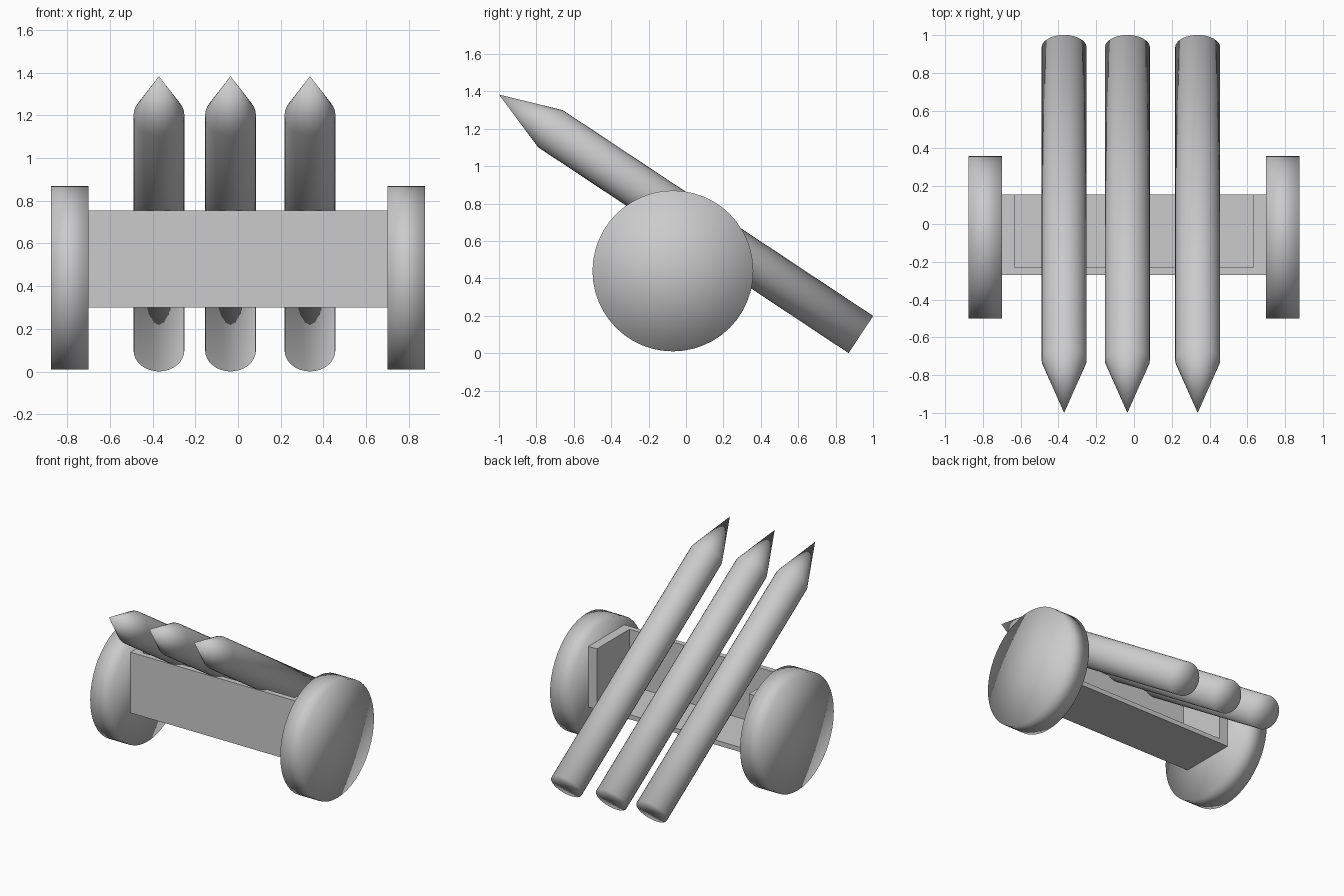
import bpy, bmesh
from mathutils import Vector, Matrix

cube = bpy.data.objects.get("Cube")
if cube:
    bpy.data.objects.remove(cube, do_unlink=True)

grey = bpy.data.materials.new("plain_grey")
grey.use_nodes = True
colour = (0.6, 0.6, 0.6, 1)
grey.diffuse_color = colour
grey.node_tree.nodes["Principled BSDF"].inputs["Base Color"].default_value = colour


def finish(name, bm, smooth):
    bmesh.ops.recalc_face_normals(bm, faces=bm.faces)
    mesh = bpy.data.meshes.new(name)
    bm.to_mesh(mesh)
    bm.free()
    mesh.materials.append(grey)
    for face in mesh.polygons:
        face.use_smooth = smooth
    obj = bpy.data.objects.new(name, mesh)
    bpy.context.collection.objects.link(obj)


def spun(name, profile, sides, start, direction):
    """Solid of revolution; profile is (radius, distance along axis)."""
    bm = bmesh.new()
    verts = [bm.verts.new((r, 0, d)) for r, d in profile]
    edges = [bm.edges.new(pair) for pair in zip(verts, verts[1:])]
    bmesh.ops.spin(bm, geom=verts + edges, cent=(0, 0, 0), axis=(0, 0, 1),
                   angle=6.2831853, steps=sides)
    bmesh.ops.remove_doubles(bm, verts=bm.verts, dist=0.0005)
    turn = Vector((0, 0, 1)).rotation_difference(direction).to_matrix().to_4x4()
    bm.transform(Matrix.Translation(start) @ turn)
    finish(name, bm, True)


def plate(name, low, high):
    low, high = Vector(low), Vector(high)
    bm = bmesh.new()
    bmesh.ops.create_cube(bm, size=1)
    bm.transform(Matrix.Translation((low + high) / 2)
                 @ Matrix.Diagonal((high - low).to_4d()))
    finish(name, bm, False)


# Wheels and open-topped carriage sides
for side, s in (("left", 1), ("right", -1)):
    spun(side + "_wheel", [(0, 0), (0.43, 0), (0.43, 0.175), (0, 0.175)], 48,
         (s * 0.70, -0.07, 0.44), Vector((s, 0, 0)))
    a, b = sorted((s * 0.63, s * 0.70))
    plate(side + "_side_plate", (a, -0.27, 0.30), (b, 0.155, 0.755))

# Carriage front and floor
plate("front_plate", (-0.70, -0.27, 0.30), (0.70, -0.23, 0.755))
plate("floor_plate", (-0.70, -0.27, 0.30), (0.70, 0.155, 0.335))

# Three tilted rockets lying across the carriage
tail, tip = Vector((0, 0.935, 0.10)), Vector((0, -1.0, 1.383))
axis = tip - tail
rocket = [(0, 0), (0.119, 0), (0.119, axis.length - 0.33), (0, axis.length)]
for name, x in (("right", -0.37), ("middle", -0.035), ("left", 0.337)):
    spun(name + "_rocket", rocket, 32, tail + Vector((x, 0, 0)), axis.normalized())
